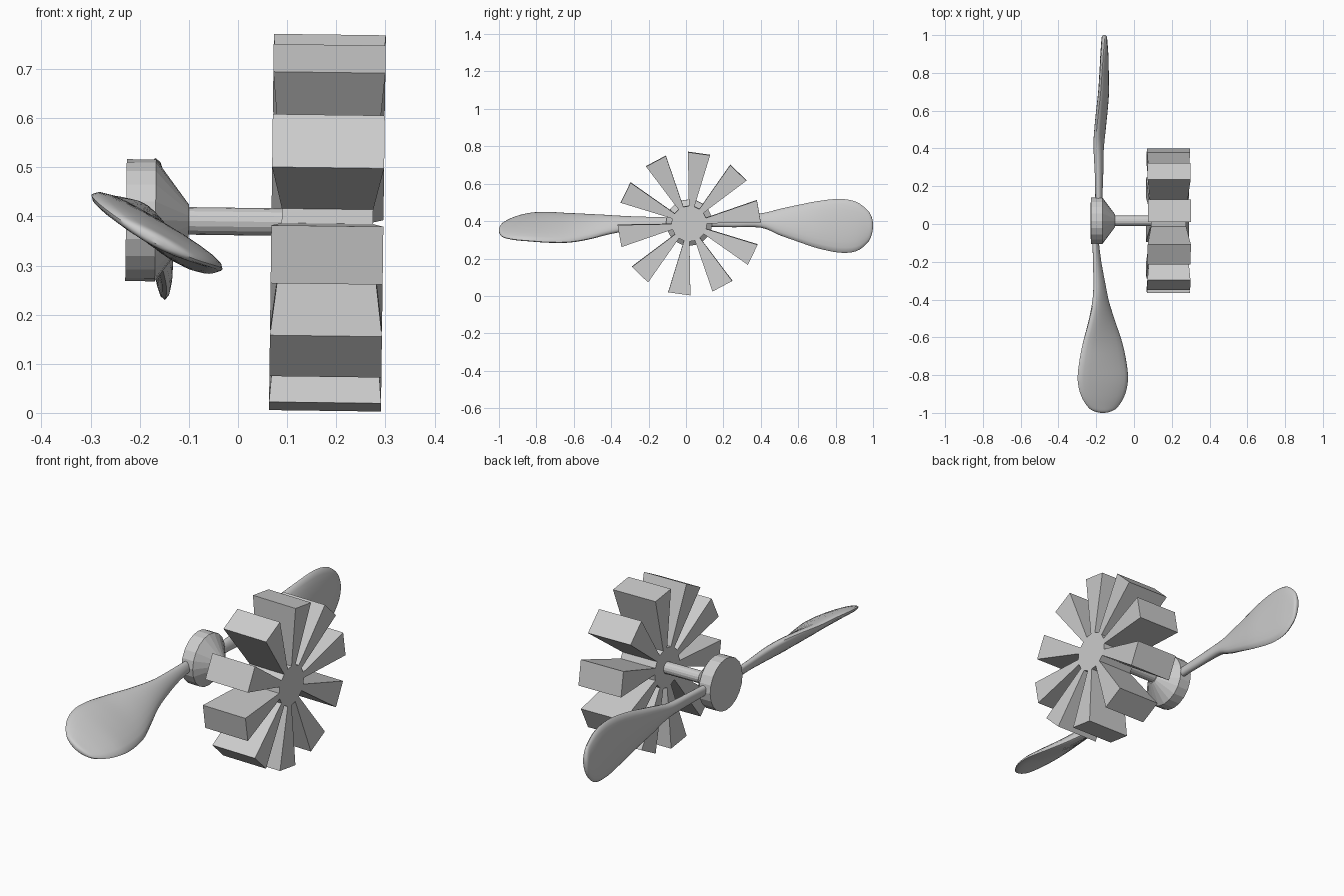
import bpy
from math import cos, sin, pi, radians, copysign
from mathutils import Matrix

if "Cube" in bpy.data.objects:
    bpy.data.objects.remove(bpy.data.objects["Cube"])

CY, CZ = 0.017, 0.3895
TILT = Matrix.Translation((0, CY, CZ)) @ Matrix.Rotation(radians(0.75), 4, 'Y')


def make(name, verts, faces, matrix=None, smooth=None):
    me = bpy.data.meshes.new(name)
    me.from_pydata(verts, [], faces)
    if matrix:
        me.transform(matrix)
    ob = bpy.data.objects.new(name, me)
    bpy.context.collection.objects.link(ob)
    bpy.ops.object.select_all(action='DESELECT')
    ob.select_set(True)
    bpy.context.view_layer.objects.active = ob
    bpy.ops.object.mode_set(mode='EDIT')
    bpy.ops.mesh.select_all(action='SELECT')
    bpy.ops.mesh.normals_make_consistent(inside=False)
    bpy.ops.object.mode_set(mode='OBJECT')
    if smooth:
        bpy.ops.object.shade_smooth_by_angle(angle=radians(smooth))
    return ob


def skin(rings):
    """Join equal rings of points into a closed tube with capped ends."""
    n = len(rings[0])
    verts = [p for r in rings for p in r]
    faces = [(k*n + i, k*n + (i+1) % n, (k+1)*n + (i+1) % n, (k+1)*n + i)
             for k in range(len(rings) - 1) for i in range(n)]
    faces += [tuple(range(n)), tuple(range(len(verts) - n, len(verts)))]
    return verts, faces


def lathe(name, profile, sides):
    rings = [[(x, r*cos(2*pi*i/sides), r*sin(2*pi*i/sides)) for i in range(sides)]
             for x, r in profile]
    make(name, *skin(rings), TILT)


# Hub with conical back, and drive shaft
lathe("propeller_hub", [(-0.228, 0.124), (-0.168, 0.124), (-0.1, 0.033)], 20)
lathe("shaft", [(-0.12, 0.028), (0.1, 0.028)], 16)

# Paddle rotor: 20-sided core with every other side extruded outwards
N, XM = 20, 0.182
angs = [radians(91 + 18*i) for i in range(N)]
verts = []
for r, h in ((0.095, 0.093), (0.383, 0.114)):
    for s in (-1, 1):
        verts += [(XM + s*h, r*cos(a), r*sin(a)) for a in angs]
faces = [tuple(range(N)), tuple(range(N, 2*N))]
for i in range(N):
    j = (i + 1) % N
    a, b, c, d = i, j, N + j, N + i
    if i % 2 == 0:
        faces.append((a, b, c, d))
    else:
        o = 2*N
        faces += [(a+o, b+o, c+o, d+o), (a, b, b+o, a+o), (b, c, c+o, b+o),
                  (c, d, d+o, c+o), (d, a, a+o, d+o)]
make("paddle_rotor", verts, faces, TILT)


def blade(name, rows, steps=4, n=20):
    """Rows: y, centre x, centre z, half chord, half thickness, chord angle."""
    dense = []
    for k in range(len(rows) - 1):
        quad = [rows[max(k-1, 0)], rows[k], rows[k+1], rows[min(k+2, len(rows)-1)]]
        for s in range(steps):
            t = s / steps
            dense.append([0.5*(2*b + (c-a)*t + (2*a-5*b+4*c-d)*t*t + (3*b-a-3*c+d)*t**3)
                          for a, b, c, d in zip(*quad)])
    dense.append(rows[-1])
    rings = []
    for y, cx, cz, hc, ht, ang in dense:
        a = radians(ang)
        ring = []
        for i in range(n):
            u, v = cos(2*pi*i/n), sin(2*pi*i/n)
            u, v = hc*u, ht*copysign(abs(v)**0.9, v)
            ring.append((cx + u*cos(a) - v*sin(a), y, cz + u*sin(a) + v*cos(a)))
        rings.append(ring)
    make(name, *skin(rings), smooth=40)


# Two propeller blades with different pitch
blade("blade_far", [
    (0.10, -0.187, 0.395, 0.025, 0.018, -80),
    (0.25, -0.185, 0.398, 0.032, 0.020, -70),
    (0.40, -0.187, 0.403, 0.040, 0.024, -68),
    (0.50, -0.180, 0.395, 0.072, 0.025, -76),
    (0.60, -0.170, 0.388, 0.100, 0.025, -80),
    (0.70, -0.161, 0.381, 0.126, 0.024, -83),
    (0.82, -0.158, 0.375, 0.144, 0.022, -86),
    (0.91, -0.157, 0.371, 0.132, 0.020, -88),
    (0.97, -0.157, 0.371, 0.088, 0.016, -90),
    (0.992, -0.157, 0.374, 0.050, 0.013, -90),
    (1.0, -0.157, 0.377, 0.012, 0.006, -90)])
blade("blade_near", [
    (-0.07, -0.205, 0.395, 0.025, 0.015, -75),
    (-0.20, -0.195, 0.393, 0.032, 0.018, -62),
    (-0.33, -0.182, 0.386, 0.047, 0.023, -56),
    (-0.42, -0.176, 0.380, 0.065, 0.025, -50),
    (-0.52, -0.170, 0.370, 0.095, 0.026, -43),
    (-0.63, -0.166, 0.364, 0.129, 0.026, -36),
    (-0.74, -0.165, 0.367, 0.149, 0.025, -32),
    (-0.83, -0.165, 0.368, 0.152, 0.023, -29),
    (-0.91, -0.165, 0.362, 0.130, 0.020, -28),
    (-0.97, -0.165, 0.354, 0.088, 0.016, -28),
    (-0.992, -0.165, 0.351, 0.050, 0.013, -28),
    (-1.0, -0.165, 0.350, 0.012, 0.006, -28)])
